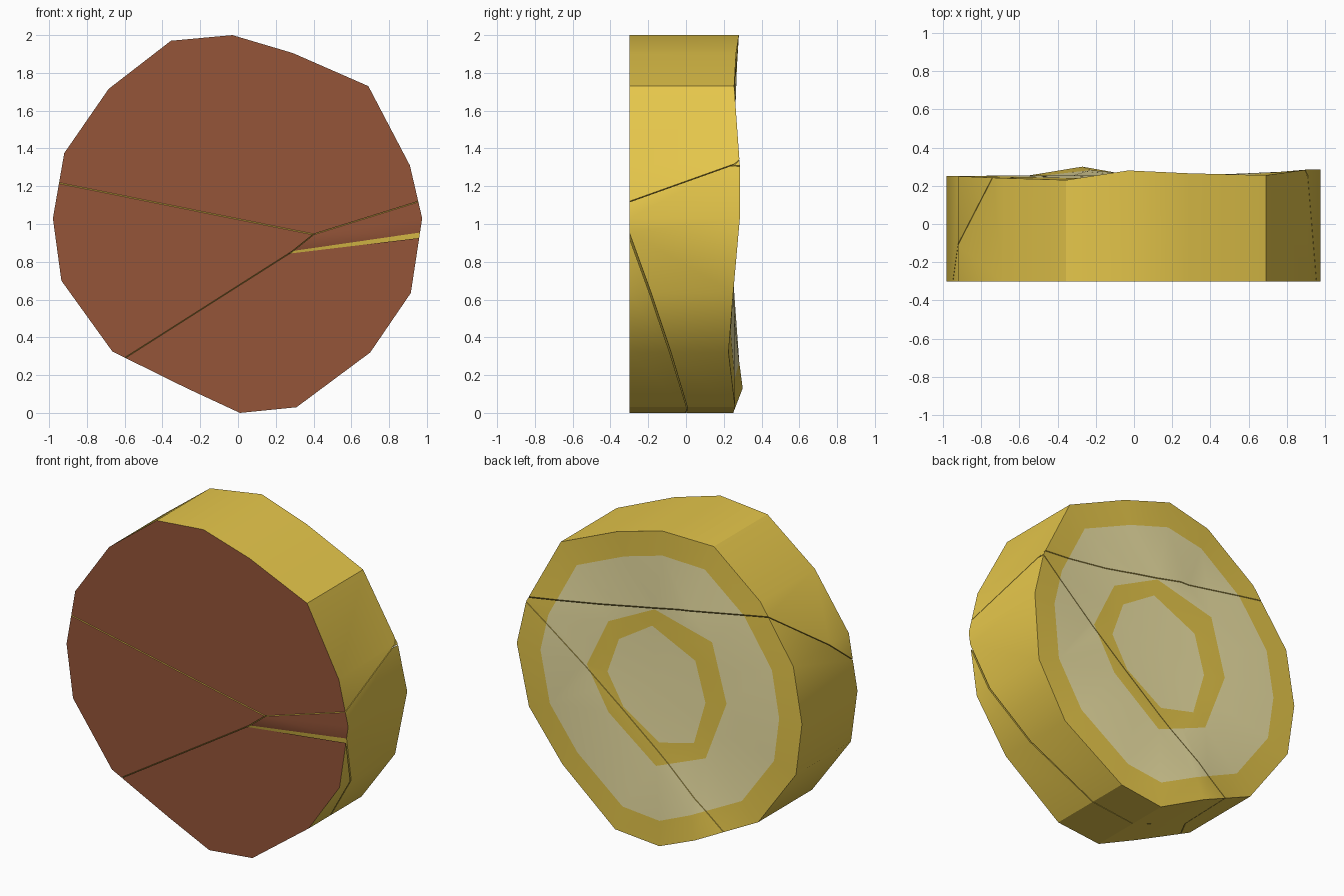
import bpy, bmesh
from mathutils import Vector

if "Cube" in bpy.data.objects:
    bpy.data.objects.remove(bpy.data.objects["Cube"])

# Outline of the slab: x, z and the depth of its uneven back rim
OUTLINE = [(-.03, 2.0, .28), (.29, 1.905, .265), (.69, 1.73, .255), (.91, 1.31, .285),
           (.975, 1.03, .285), (.915, .635, .25), (.70, .32, .225), (.31, .03, .26),
           (.01, 0, .25), (-.27, .13, .30), (-.665, .325, .235), (-.935, .70, .245),
           (-.98, 1.03, .25), (-.92, 1.375, .25), (-.685, 1.715, .24), (-.355, 1.97, .23)]
# Inner painted ring: outer and inner border
RING_OUT = [(.04, 1.48), (.36, 1.32), (.51, 1.01), (.36, .75),
            (.03, .50), (-.315, .64), (-.46, 1.02), (-.36, 1.38)]
RING_IN = [(.06, 1.37), (.29, 1.225), (.37, 1.0), (.26, .81),
           (.01, .65), (-.23, .71), (-.31, .985), (-.24, 1.23)]
FRONT_Y = -.3
YELLOW, BROWN, BEIGE = 0, 1, 2


def material(name, rgb):
    m = bpy.data.materials.new(name)
    m.diffuse_color = (*rgb, 1)
    m.use_nodes = True
    m.node_tree.nodes["Principled BSDF"].inputs["Base Color"].default_value = m.diffuse_color
    return m


MATS = [material("yellow", (.79, .57, .07)), material("brown", (.30, .09, .04)),
        material("beige", (.86, .77, .38))]


def doubled(points, y):
    """Add midpoints so an 8-sided border matches the 16-sided outline."""
    out = []
    for i, p in enumerate(points):
        q = points[(i + 1) % len(points)]
        out += [(p[0], y, p[1]), ((p[0] + q[0]) / 2, y, (p[1] + q[1]) / 2)]
    return out


def build_slab():
    bm = bmesh.new()
    loops = [[(x, FRONT_Y, z) for x, z, y in OUTLINE],
             [(x, y, z) for x, z, y in OUTLINE],
             [(x * .84, .6 * y + .4 * .255, 1 + (z - 1) * .84) for x, z, y in OUTLINE],
             doubled(RING_OUT, .255), doubled(RING_IN, .25)]
    loops = [[bm.verts.new(c) for c in loop] for loop in loops]
    bm.faces.new(loops[0]).material_index = BROWN
    n = len(OUTLINE)
    # side wall, yellow rim, beige band, yellow ring
    for k, mat in enumerate((YELLOW, YELLOW, BEIGE, YELLOW)):
        for i in range(n):
            j = (i + 1) % n
            bm.faces.new((loops[k][i], loops[k][j], loops[k + 1][j], loops[k + 1][i])).material_index = mat
    # beige centre
    hub = bm.verts.new((.03, .25, 1.0))
    for i in range(n):
        bm.faces.new((loops[4][i], loops[4][(i + 1) % n], hub)).material_index = BEIGE
    bmesh.ops.triangulate(bm, faces=[f for f in bm.faces if len(f.verts) == 4 and f.material_index == BEIGE])
    bmesh.ops.recalc_face_normals(bm, faces=bm.faces)
    return bm


# Crack planes z = z0 + sx*(x - x0) + sy*(y - front), as (x0, z0, sx, sy)
TOP_LEFT = (.40, .945, -.2015, .848)
TOP_RIGHT = (.40, .945, .3125, .383)
MIDDLE = (.40, .945, .80, -.08)
FRONT_LOW = (.28, .85, .636, -.74)
LOWER_BACK = (.28, .85, .145, -2.7)
LOWER_FRONT = (.28, .85, .12, -2.7)
GAP = .002


def fragment(name, cuts):
    """Keep the part of the slab above (+1) or below (-1) each crack plane."""
    bm = build_slab()
    for (x0, z0, sx, sy), side in cuts:
        up = Vector((-sx, -sy, 1)).normalized() * side
        co = Vector((x0, FRONT_Y, z0)) + up * GAP
        res = bmesh.ops.bisect_plane(bm, geom=bm.verts[:] + bm.edges[:] + bm.faces[:],
                                     plane_co=co, plane_no=up, clear_inner=True, dist=1e-6)
        edges = [e for e in bm.edges if e.is_boundary]
        filled = bmesh.ops.holes_fill(bm, edges=edges, sides=0)
        for f in filled["faces"]:
            f.material_index = YELLOW
    bmesh.ops.recalc_face_normals(bm, faces=bm.faces)
    me = bpy.data.meshes.new(name)
    bm.to_mesh(me)
    bm.free()
    for m in MATS:
        me.materials.append(m)
    ob = bpy.data.objects.new(name, me)
    bpy.context.collection.objects.link(ob)
    bpy.ops.object.select_all(action='DESELECT')
    ob.select_set(True)
    bpy.context.view_layer.objects.active = ob
    bpy.ops.object.shade_smooth_by_angle(angle=.52)


# The four broken pieces
fragment("upper_piece", [(TOP_LEFT, 1), (TOP_RIGHT, 1)])
fragment("left_piece", [(TOP_LEFT, -1), (MIDDLE, 1), (FRONT_LOW, 1)])
fragment("lower_back_piece", [(TOP_RIGHT, -1), (MIDDLE, -1), (LOWER_BACK, 1)])
fragment("lower_front_piece", [(FRONT_LOW, -1), (LOWER_FRONT, -1)])
